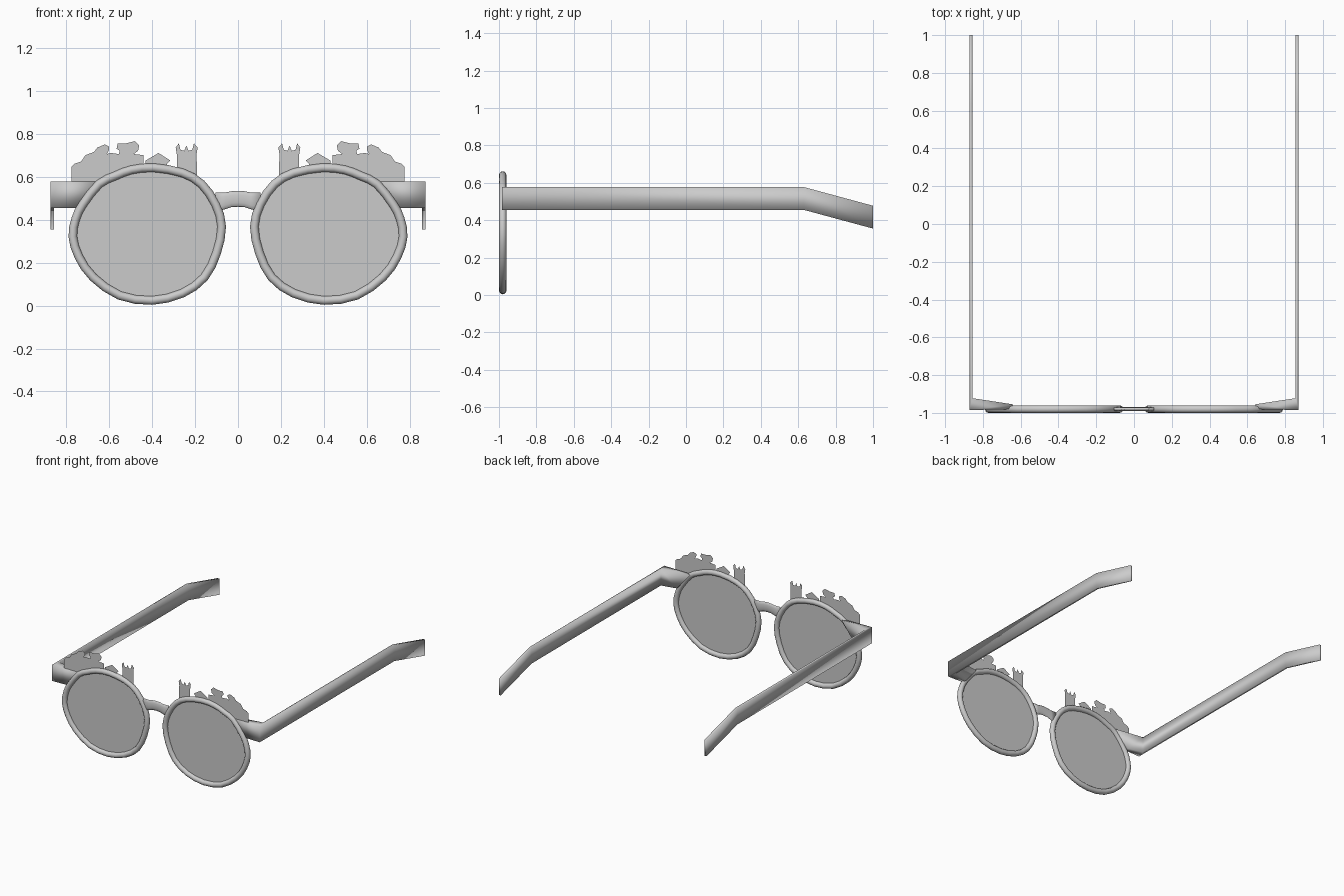
import bpy, bmesh, math
from mathutils import Vector

cube = bpy.data.objects.get("Cube")
if cube:
    bpy.data.objects.remove(cube, do_unlink=True)

GREY = (0.6, 0.6, 0.6, 1.0)
grey = bpy.data.materials.new("light grey")
grey.use_nodes = True
grey.diffuse_color = GREY
grey.node_tree.nodes["Principled BSDF"].inputs["Base Color"].default_value = GREY

FRAME_Y = -0.98


def finish(name, bm, smooth=True, mirror=True):
    """Turn a bmesh into a named object, mirrored across x where wanted."""
    mesh = bpy.data.meshes.new(name)
    for face in bm.faces:
        face.smooth = smooth
    bm.to_mesh(mesh)
    bm.free()
    mesh.materials.append(grey)
    obj = bpy.data.objects.new(name, mesh)
    bpy.context.collection.objects.link(obj)
    if mirror:
        mod = obj.modifiers.new("mirror", 'MIRROR')
        mod.use_mirror_merge = False
    return obj


def loft(name, sections, closed=False, mirror=True):
    """Skin a row of cross-sections, capping the ends if it is open."""
    bm = bmesh.new()
    rows = [[bm.verts.new(p) for p in sec] for sec in sections]
    pairs = list(zip(rows, rows[1:]))
    if closed:
        pairs.append((rows[-1], rows[0]))
    n = len(rows[0])
    for a, b in pairs:
        for i in range(n):
            j = (i + 1) % n
            bm.faces.new((a[i], a[j], b[j], b[i]))
    if not closed:
        bm.faces.new(rows[0][::-1])
        bm.faces.new(rows[-1])
    bmesh.ops.recalc_face_normals(bm, faces=bm.faces)
    return finish(name, bm, True, mirror)


def sheet(name, outline):
    """Flat cut-out facing the front."""
    bm = bmesh.new()
    face = bm.faces.new([bm.verts.new((x, FRAME_Y, z)) for x, z in outline])
    face.normal_update()
    if face.normal.y > 0:
        face.normal_flip()
    return finish(name, bm, False)


# Rim: rounded, slightly egg-shaped outline, refined once
OUTER = [(.39, .66), (.50, .65), (.58, .62), (.66, .58), (.74, .48), (.775, .41),
         (.79, .32), (.76, .22), (.69, .12), (.56, .03), (.40, .005), (.25, .04),
         (.14, .12), (.08, .24), (.055, .37), (.085, .48), (.155, .58), (.25, .635)]
TUBE = 0.02
centre = Vector((.42, .33))
pts = [centre + (Vector(p) - centre) * .943 for p in OUTER]
path = []
for i, p in enumerate(pts):
    a, c, d = pts[i - 1], pts[(i + 1) % len(pts)], pts[(i + 2) % len(pts)]
    path += [p, (9 * (p + c) - a - d) / 16]

rim = []
for i, p in enumerate(path):
    t = (path[(i + 1) % len(path)] - path[i - 1]).normalized()
    out = Vector((t.y, -t.x))
    ring = []
    for k in range(12):
        ang = math.tau * k / 12
        q = p + out * TUBE * math.cos(ang)
        ring.append((q.x, FRAME_Y + TUBE * math.sin(ang), q.y))
    rim.append(ring)
loft("lens_rims", rim, closed=True)
sheet("lenses", path)

# Bridge: flattened tube, slightly arched
bridge = []
for x, z, h in [(-.105, .482, .045), (-.06, .487, .039), (-.03, .495, .037), (0, .497, .037),
                (.03, .495, .037), (.06, .487, .039), (.105, .482, .045)]:
    bridge.append([(x, FRAME_Y + .01 * math.sin(math.tau * k / 12),
                    z + h * math.cos(math.tau * k / 12)) for k in range(12)])
loft("bridge", bridge, mirror=False)

# Temple arms: hinge tab, corner, long bar and bent-down tip
LOW, HIGH = .455, .577
arm = [[(.64, -.98, HIGH), (.74, -.98, LOW), (.74, -.945, LOW), (.64, -.955, HIGH)]]
for y_out, y_in, drop in [(-.985, -.922, 0), (.63, .63, 0), (1, 1, .1)]:
    arm.append([(.872, y_out, HIGH - drop), (.872, y_out, LOW - drop),
                (.856, y_in, LOW - drop), (.856, y_in, HIGH - drop)])
loft("temple_arms", arm)

# Cut-out skyline above each rim
sheet("skyline_cluster", [
    (.775, .575), (.775, .645), (.76, .66), (.73, .67), (.71, .70), (.67, .715),
    (.655, .735), (.62, .75), (.60, .74), (.60, .725), (.61, .705), (.59, .71),
    (.555, .705), (.55, .72), (.565, .73), (.56, .755), (.52, .755), (.48, .765),
    (.46, .745), (.465, .72), (.485, .705), (.44, .70), (.44, .635), (.575, .605),
    (.655, .575)])
sheet("skyline_roof", [(.43, .64), (.43, .675), (.37, .71), (.315, .675), (.33, .66), (.33, .635)])
sheet("skyline_tower", [
    (.285, .62), (.285, .705), (.29, .735), (.275, .755), (.268, .725), (.25, .72),
    (.24, .745), (.23, .72), (.213, .725), (.205, .755), (.188, .735), (.193, .705),
    (.19, .60)])
